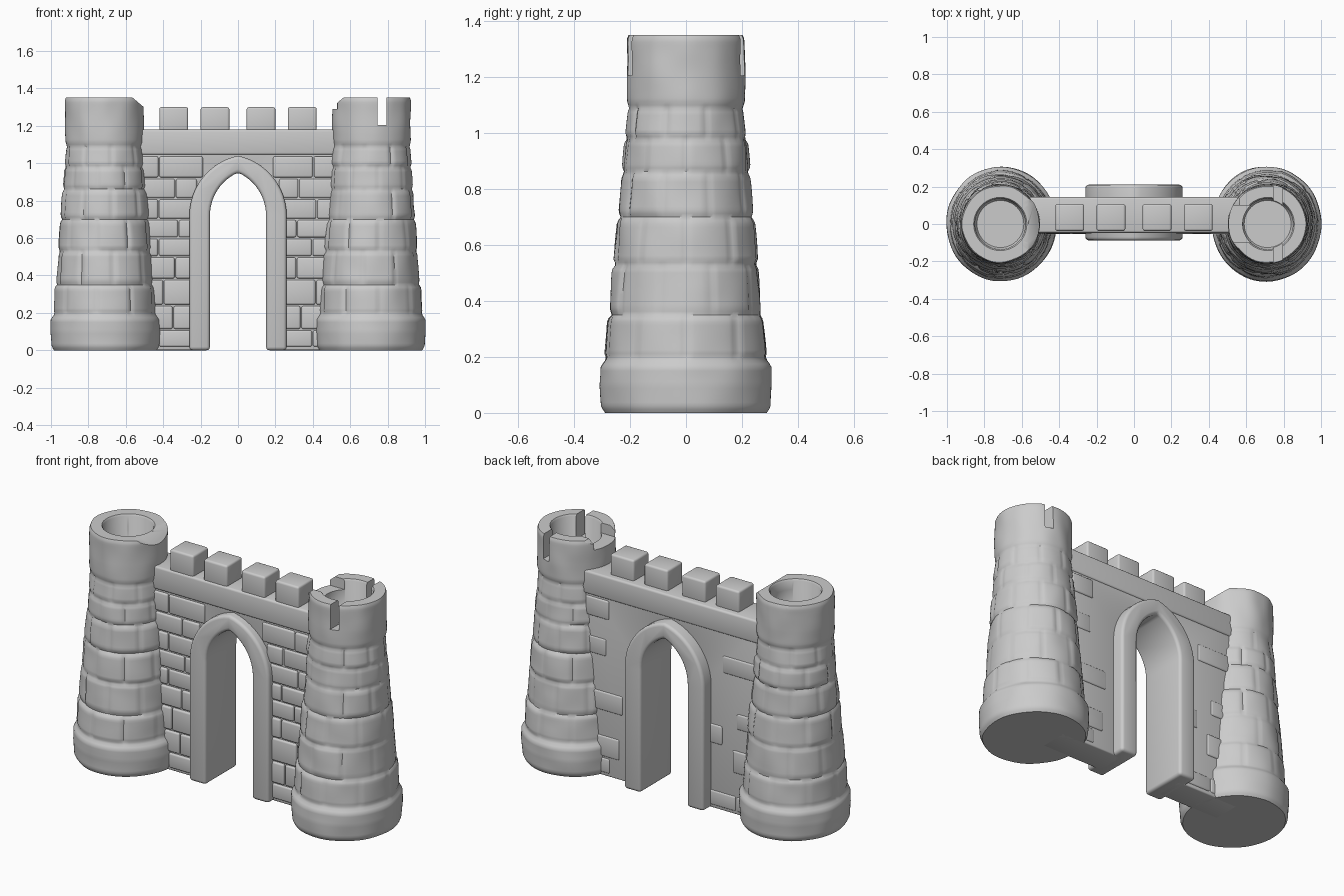
import bpy, bmesh, math, random
from mathutils import Vector, noise

if "Cube" in bpy.data.objects:
    bpy.data.objects.remove(bpy.data.objects["Cube"])

random.seed(4)


def finish(name, bm, bevel=0.0, segs=3):
    bmesh.ops.recalc_face_normals(bm, faces=bm.faces)
    me = bpy.data.meshes.new(name)
    bm.to_mesh(me)
    bm.free()
    ob = bpy.data.objects.new(name, me)
    bpy.context.collection.objects.link(ob)
    if bevel:
        m = ob.modifiers.new("bevel", 'BEVEL')
        m.width, m.segments, m.limit_method = bevel, segs, 'ANGLE'
        m.angle_limit = math.radians(40)
    return ob


def apply_and_smooth(ob, angle=40):
    bpy.ops.object.select_all(action='DESELECT')
    ob.select_set(True)
    bpy.context.view_layer.objects.active = ob
    for m in list(ob.modifiers):
        bpy.ops.object.modifier_apply(modifier=m.name)
    bpy.ops.object.shade_smooth_by_angle(angle=math.radians(angle))


def add_box(bm, lo, hi):
    vs = bmesh.ops.create_cube(bm, size=1)['verts']
    for v in vs:
        v.co = Vector([lo[i] + (v.co[i] + 0.5) * (hi[i] - lo[i]) for i in range(3)])
    return vs


def prism(name, pts, y0, y1, bevel):
    bm = bmesh.new()
    f = bm.faces.new([bm.verts.new((x, y0, z)) for x, z in pts])
    ext = bmesh.ops.extrude_face_region(bm, geom=[f])['geom']
    for v in ext:
        if isinstance(v, bmesh.types.BMVert):
            v.co.y = y1
    return finish(name, bm, bevel)


SPRING = 0.72


def arch(w, apex, n=12):
    """Pointed arch outline from the right foot over the top to the left foot."""
    h = apex - SPRING
    r = (w * w + h * h) / (2 * w)
    end = math.asin(h / r)
    right = [(w, 0.0)] + [(w - r + r * math.cos(end * i / n), SPRING + r * math.sin(end * i / n))
                          for i in range(n)]
    return right + [(0, apex)] + [(-x, z) for x, z in reversed(right)]


# Towers: turned profile with shallow masonry joints
PROFILE = [(0, .275), (.02, .288), (.1, .294), (.165, .292), (.19, .274), (.34, .266),
           (.36, .259), (.53, .248), (.7, .234), (.86, .222), (1.0, .211), (1.09, .202),
           (1.115, .209), (1.2, .210), (1.335, .209), (1.35, .203)]
COURSES = [.19, .35, .53, .70, .86, .98, 1.10]
SEG = 120
CX = 0.709


def radius(z):
    for (z0, r0), (z1, r1) in zip(PROFILE, PROFILE[1:]):
        if z <= z1 + 1e-6:
            return r0 + (r1 - r0) * (z - z0) / (z1 - z0)
    return PROFILE[-1][1]


def masonry(a, z, r, offsets):
    """Radial offset: joints sunk, each stone standing out a little differently."""
    for k, (z0, z1) in enumerate(zip(COURSES, COURSES[1:])):
        if z0 <= z < z1:
            u = (a / math.tau * 9 + 0.5 * (k % 2)) % 9
            side = min(u % 1, 1 - u % 1) * math.tau * r / 9
            edge = min(z - z0, z1 - z)
            return (offsets[k][int(u)] * min(1, side / .02, edge / .02)
                    - .004 * max(0, 1 - side / .014) - .006 * max(0, 1 - edge / .018))
    return 0.0


def tower(name, side):
    bm = bmesh.new()
    offsets = [[random.uniform(-.001, .006) for _ in range(9)] for _ in COURSES]
    rows = [(i * 1.35 / 108, None) for i in range(109)]
    rows += [(1.35, .142), (1.34, .135), (1.21, .132), (1.2, .125)]
    rings = []
    for z, fixed in rows:
        ring = []
        for j in range(SEG):
            a = math.tau * j / SEG
            r = fixed or radius(z)
            if not fixed:
                r += masonry(a, z, r, offsets)
                r += .005 * noise.noise(Vector((math.cos(a) * 2 + side * 9, math.sin(a) * 2, z * 7)))
            sy = 1.0 + .05 * (1 - z / 1.35)
            ring.append(bm.verts.new((side * (CX + .006 * z / 1.35 + r * math.cos(a)),
                                      r * sy * math.sin(a), z)))
        rings.append(ring)
    for a, b in zip(rings, rings[1:]):
        for j in range(SEG):
            k = (j + 1) % SEG
            bm.faces.new((a[j], a[k], b[k], b[j]))
    bm.faces.new(rings[0])
    bm.faces.new(rings[-1])
    ob = finish(name, bm)

    # Arrow slots, lowered rim and sloped edge on the wall side
    cuts = []
    for part, lo, hi in (("slot", (.747, -.4, 1.205), (.793, .4, 1.5)),
                         ("rim_notch", (.40, -.1, 1.29), (.66, .1, 1.5))):
        bm = bmesh.new()
        vs = add_box(bm, lo, hi)
        for v in vs:
            v.co.x *= side
        cuts.append(finish(name + "_" + part + "_cutter", bm))
    bm = bmesh.new()
    add_box(bm, (-.1, -.4, -.1), (.1, .4, .1))
    slope = finish(name + "_slope_cutter", bm)
    slope.location = (side * .448, 0, 1.384)
    slope.rotation_euler.y = side * math.radians(50)
    cuts.append(slope)
    for c in cuts:
        c.hide_render = True
        m = ob.modifiers.new("cut", 'BOOLEAN')
        m.object, m.operation, m.solver = c, 'DIFFERENCE', 'EXACT'
    bpy.context.view_layer.update()
    apply_and_smooth(ob)
    for c in cuts:
        bpy.data.objects.remove(c)


tower("left_tower", -1)
tower("right_tower", 1)

# Curtain wall with the gateway opening
mid = arch(.20, .99)
wall = prism("wall", [(-.62, 0), (-.62, 1.18), (.62, 1.18), (.62, 0)] + mid, -.038, .137, .008)
apply_and_smooth(wall)

# Raised gateway surround, front to back
inner, outer = arch(.15, .95), arch(.26, 1.04)
surround = prism("arch_surround", outer + inner[::-1], -.088, .21, .018)
apply_and_smooth(surround)

# Smooth band under the battlements
bm = bmesh.new()
add_box(bm, (-.6, -.047, 1.045), (.6, .144, 1.18))
apply_and_smooth(finish("wall_top_band", bm, .012))

# Wall stones: full courses at the front, scattered stones at the back
LEVELS = [.015, .11, .24, .38, .50, .60, .70, .81, .92, 1.04]


def gate_limit(z):
    """Half width hidden behind the surround at height z."""
    if z <= SPRING:
        return .21
    return .21 * math.sqrt(max(.05, 1 - ((z - SPRING) / .34) ** 2)) + .015


bm = bmesh.new()
for k, (z0, z1) in enumerate(zip(LEVELS, LEVELS[1:])):
    x0 = gate_limit(z0)
    for side in (-1, 1):
        split = (.33 if k % 2 else .41) + random.uniform(-.02, .02)
        for a, b in ((x0, split), (split, .56)):
            xs = sorted((side * (a + .003), side * (b - .003)))
            out = random.uniform(.009, .016)
            add_box(bm, (xs[0], -.038 - out, z0 + .004), (xs[1], 0, z1 - .004))
            if random.random() < .45:
                add_box(bm, (xs[0], .1, z0 + .004), (xs[1], .137 + out * .5, z1 - .004))
apply_and_smooth(finish("wall_stones", bm, .010))

# Battlements
bm = bmesh.new()
for x in (-.343, -.123, .123, .343):
    add_box(bm, (x - .077, -.037, 1.16), (x + .077, .107, 1.30))
apply_and_smooth(finish("battlements", bm, .012))
